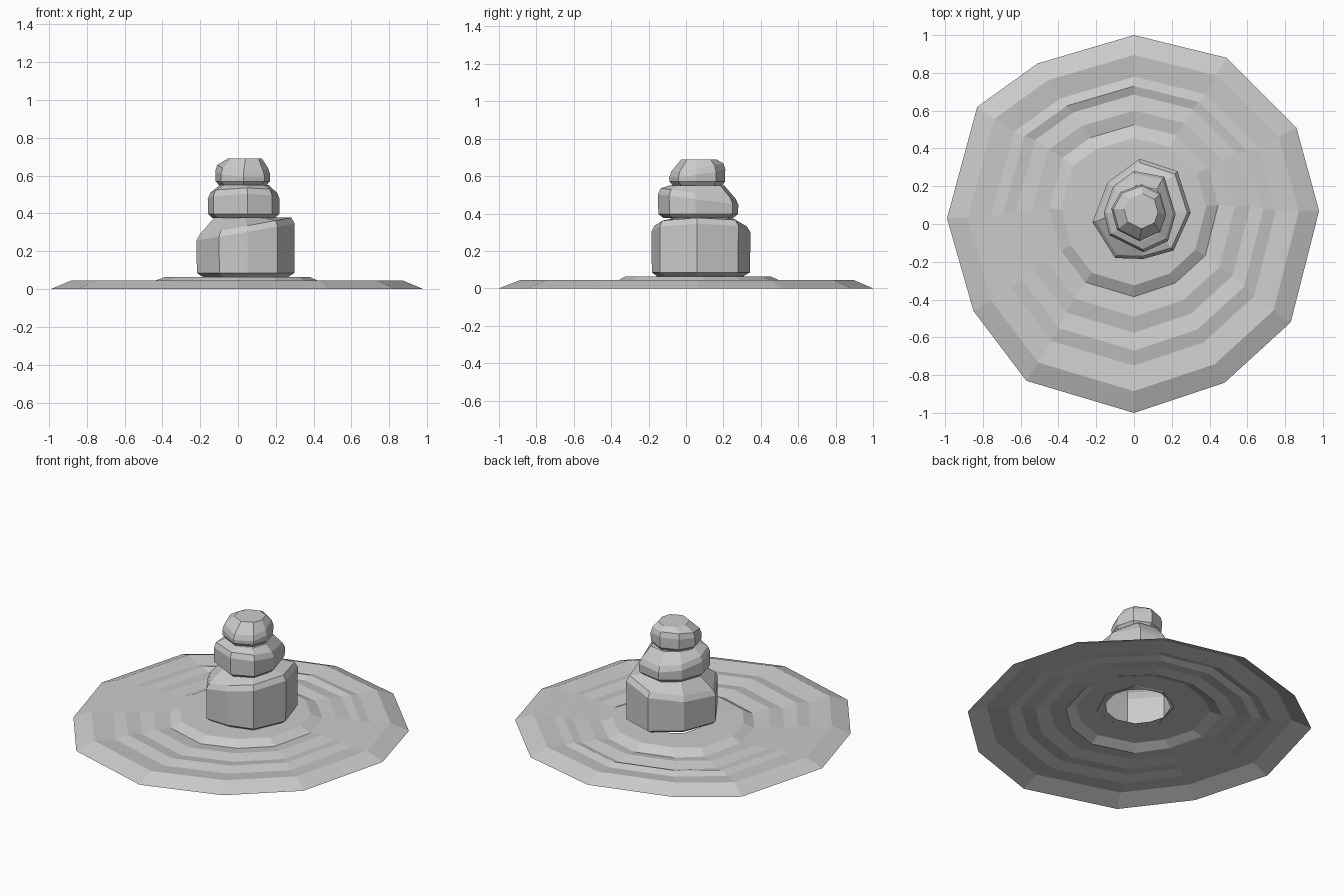
import bpy, bmesh, math
from mathutils import Vector

if "Cube" in bpy.data.objects:
    bpy.data.objects.remove(bpy.data.objects["Cube"])


def make_mesh(name, rings, cap_bottom=False, cap_top=False):
    """Bridge equal-length rings of points into a flat shaded shell."""
    bm = bmesh.new()
    loops = [[bm.verts.new(p) for p in ring] for ring in rings]
    n = len(loops[0])
    for a, b in zip(loops, loops[1:]):
        for i in range(n):
            j = (i + 1) % n
            bm.faces.new((a[i], a[j], b[j], b[i]))
    if cap_bottom:
        bm.faces.new(loops[0][::-1])
    if cap_top:
        bm.faces.new(loops[-1])
    mesh = bpy.data.meshes.new(name)
    bm.to_mesh(mesh)
    bm.free()
    obj = bpy.data.objects.new(name, mesh)
    bpy.context.collection.objects.link(obj)
    return obj


# Raked sand: an irregular twelve-sided rim with ripples around the stones
rim = [(0.98, 0.07), (0.86, 0.51), (0.49, 0.88), (0, 1), (-0.51, 0.85), (-0.83, 0.62),
       (-0.99, 0.03), (-0.85, -0.46), (-0.57, -0.83), (0, -1), (0.48, -0.84), (0.83, -0.52)]
# scale, centre x, centre y, height
ripples = [(1, 0, 0, 0), (0.89, 0, 0.005, 0.045), (0.765, 0, 0.015, 0.028),
           (0.70, 0, 0.03, 0.045), (0.63, 0, 0.055, 0.028), (0.545, 0, 0.055, 0.045),
           (0.455, 0, 0.07, 0.03), (0.39, 0, 0.065, 0.063), (0.20, 0.035, 0.08, 0.065)]
# ripples fade out on the left and the back right
fade = [0.8, 0.45, 0.6, 1, 1, 0.7, 0.3, 0.6, 1, 1, 1, 1]
sand_rings = []
for k, (s, cx, cy, z) in enumerate(ripples):
    ring = []
    for (x, y), f in zip(rim, fade):
        h = 0.045 + (z - 0.045) * f if 1 < k < 7 else z
        ring.append((x * s + cx, y * s + cy, h))
    sand_rings.append(ring)
make_mesh("raked_sand", sand_rings)


def stone(name, outline, z0, z1, shoulder, tilt, top, top_centre, cap_bottom=True):
    """Faceted stone: undercut base, straight wall, tilted shoulder, flat top."""
    c = Vector((sum(p[0] for p in outline), sum(p[1] for p in outline))) / len(outline)

    def ring(s, height, centre=c, slope=0.0):
        pts = []
        for p in outline:
            d = Vector(p) - c
            z = height + slope * (tilt[0] * d.x + tilt[1] * d.y)
            q = centre + d * s
            pts.append((q.x, q.y, min(z, z1)))
        return pts

    rings = [ring(0.86, z0), ring(0.99, z0 + 0.022), ring(1, shoulder - 0.02, slope=1),
             ring(0.93, shoulder + 0.012, slope=1), ring(top, z1, Vector(top_centre))]
    make_mesh(name, rings, cap_bottom, True)


# Stacked stones, largest at the bottom
stone("bottom_stone",
      [(0.30, 0.06), (0.23, 0.28), (0.03, 0.345), (-0.14, 0.22),
       (-0.22, 0.01), (-0.10, -0.18), (0.05, -0.185), (0.21, -0.14)],
      0.063, 0.38, 0.322, (0.17, 0.0), 0.58, (0.03, 0.07), cap_bottom=False)
stone("middle_stone",
      [(0.22, 0.05), (0.16, 0.25), (0.0, 0.28), (-0.11, 0.20),
       (-0.16, 0.06), (-0.13, -0.06), (0.05, -0.15), (0.18, -0.09)],
      0.375, 0.55, 0.495, (0.0, -0.13), 0.68, (0.03, 0.06))
stone("top_stone",
      [(0.17, 0.05), (0.14, 0.16), (0.04, 0.21), (-0.07, 0.17),
       (-0.12, 0.08), (-0.09, -0.03), (0.03, -0.09), (0.14, -0.04)],
      0.548, 0.69, 0.635, (-0.05, 0.15), 0.62, (0.04, 0.07))
